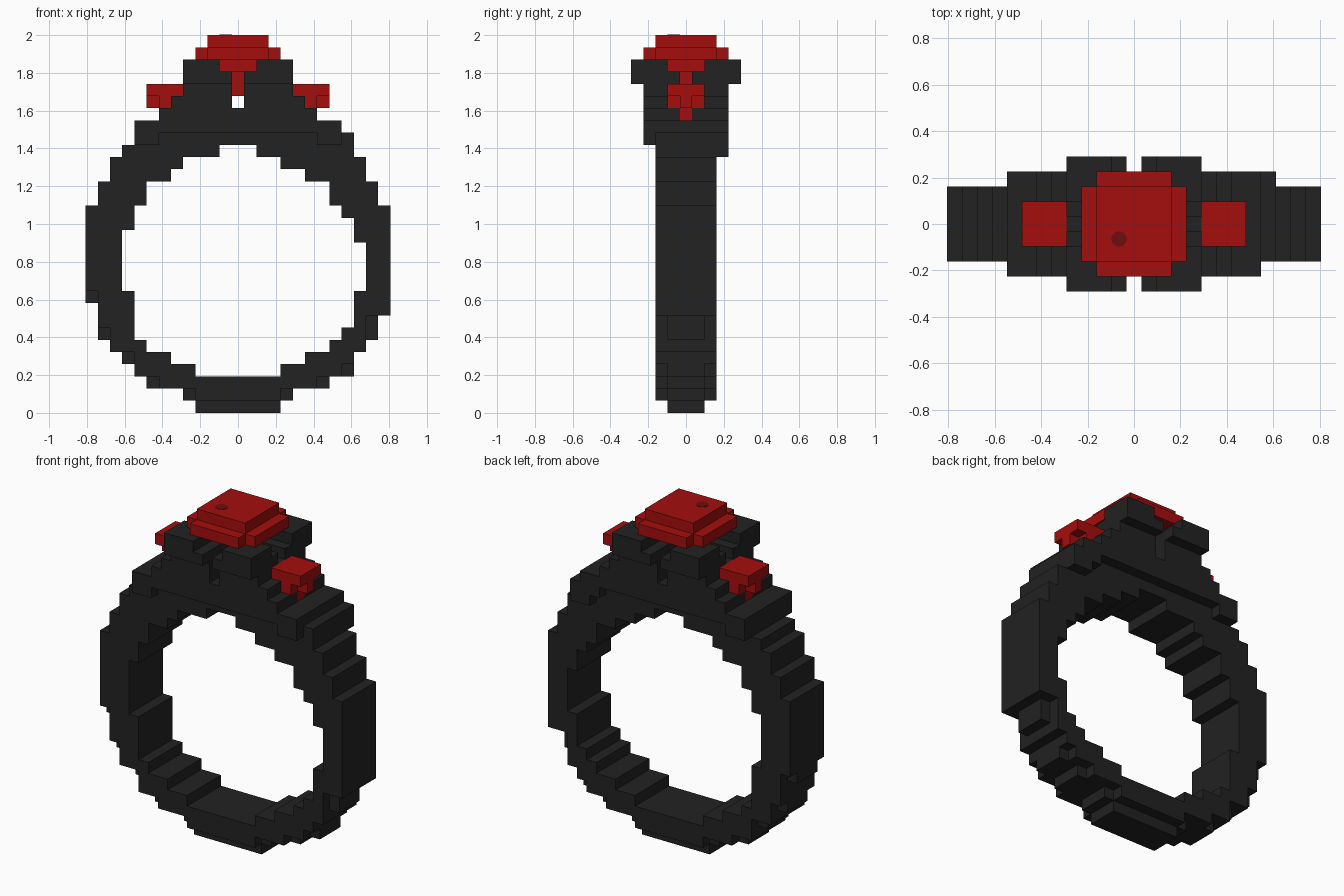
import bpy
import bmesh
from mathutils import Vector

UNIT = 2 / 31  # edge of one cube


def material(name, colour):
    mat = bpy.data.materials.new(name)
    mat.use_nodes = True
    rgba = (*colour, 1)
    mat.diffuse_color = rgba
    mat.node_tree.nodes["Principled BSDF"].inputs["Base Color"].default_value = rgba
    return mat


def block(xs, ys, zs):
    """All cells of a box given by inclusive ranges."""
    return {(x, y, z)
            for x in range(xs[0], xs[1] + 1)
            for y in range(ys[0], ys[1] + 1)
            for z in range(zs[0], zs[1] + 1)}


def slab(cx, z, rx, ry):
    return block((cx - rx, cx + rx), (-ry, ry), (z, z))


def build(name, cells, occupied, mat):
    """Join cubes into one mesh, keeping only exposed faces."""
    bm = bmesh.new()
    verts = {}

    def vert(p):
        key = tuple(round(c * 2) for c in p)
        if key not in verts:
            verts[key] = bm.verts.new(p * UNIT)
        return verts[key]

    for cell in sorted(cells):
        centre = Vector(cell) + Vector((0, 0, 0.5))
        for axis in range(3):
            for sign in (-1, 1):
                n = Vector((0, 0, 0))
                n[axis] = sign
                if tuple(int(a + b) for a, b in zip(cell, n)) in occupied:
                    continue
                u = Vector((0, 0, 0))
                u[(axis + 1) % 3] = 1
                v = n.cross(u)
                bm.faces.new([vert(centre + (n + a * u + b * v) / 2)
                              for a, b in ((-1, -1), (1, -1), (1, 1), (-1, 1))])
    mesh = bpy.data.meshes.new(name)
    bm.to_mesh(mesh)
    bm.free()
    mesh.materials.append(mat)
    obj = bpy.data.objects.new(name, mesh)
    bpy.context.collection.objects.link(obj)


cube = bpy.data.objects.get("Cube")
if cube:
    bpy.data.objects.remove(cube, do_unlink=True)

dark = material("dark metal", (0.016, 0.016, 0.016))
red = material("red gem", (0.376, 0.0044, 0.0044))
deep = material("deep red", (0.156, 0.0044, 0.0044))

# Band: first row, last row, outer left, outer right, hole left, hole right
BAND = [
    (3, 3, -8, 9, -3, 3), (4, 4, -9, 9, -5, 5), (5, 5, -10, 10, -7, 7),
    (6, 6, -11, 11, -8, 8), (7, 7, -11, 11, -8, 9), (8, 8, -11, 12, -8, 9),
    (9, 9, -12, 12, -8, 9), (10, 13, -12, 12, -9, 10), (14, 14, -12, 12, -9, 9),
    (15, 15, -12, 12, -8, 9), (16, 16, -12, 12, -8, 8), (17, 18, -11, 11, -7, 7),
    (19, 19, -10, 10, -5, 5), (20, 20, -10, 10, -4, 3), (21, 21, -9, 9, -1, 1),
]
WIDE = (-2, 2)
band = slab(0, 0, 3, 1) | slab(0, 1, 4, 2) | slab(0, 2, 7, 2)
for low, high, left, right, hole_left, hole_right in BAND:
    band |= block((left, hole_left - 1), WIDE, (low, high))
    band |= block((hole_right + 1, right), WIDE, (low, high))
band |= block((-8, 9), WIDE, (22, 22))

# Narrow step ends on the lower band
for x, z in [(-12, 9), (-11, 6), (-9, 4), (-7, 2), (7, 2), (9, 3),
             (-4, 1), (4, 1), (11, 6), (11, 7)]:
    band -= {(x, -2, z), (x, 2, z)}

# Shoulders: wider stepped block that carries the gems
shoulder = slab(0, 24, 6, 3) | slab(0, 25, 5, 3) | slab(0, 26, 4, 3)
shoulder |= slab(0, 23, 7, 3) | slab(0, 23, 8, 2)
for s in (-1, 1):
    shoulder |= slab(7 * s, 22, 0, 3) | slab(8 * s, 22, 0, 3) | slab(8 * s, 23, 0, 3)
shoulder |= block((8, 9), (3, 3), (21, 22))
shoulder -= block((0, 0), (-4, 4), (25, 26))

# Four prongs, mirrored on both axes
prongs = set()
quarter = block((1, 4), (1, 4), (27, 27)) | block((2, 4), (2, 4), (28, 28))
for sx in (-1, 1):
    for sy in (-1, 1):
        prongs |= {(x * sx, y * sy, z) for x, y, z in quarter}

# Centre gem: stepped table with a pointed underside
centre_gem = slab(0, 30, 2, 2) | slab(0, 29, 3, 2) | slab(0, 29, 2, 3)
centre_gem |= slab(0, 28, 1, 1) | block((0, 0), (0, 0), (26, 27))

# Side gems: square top, cross below, single point
side_gems = {}
for s, side in ((1, "left"), (-1, "right")):
    c = 6 * s
    side_gems[side + "_gem"] = (slab(c, 26, 1, 1) | slab(c, 25, 1, 0)
                                | slab(c, 25, 0, 1) | slab(c, 24, 0, 0))

gem_cells = centre_gem.union(*side_gems.values())
shoulder -= gem_cells
prongs -= gem_cells
band -= shoulder
occupied = gem_cells | shoulder | prongs | band

build("band", band, occupied, dark)
build("shoulder", shoulder, occupied, dark)
build("prongs", prongs, occupied, dark)
build("centre_gem", centre_gem, occupied, red)
for name, cells in side_gems.items():
    build(name, cells, occupied, red)

# Small dark spot on the gem table
bpy.ops.mesh.primitive_cylinder_add(vertices=12, radius=0.034, depth=0.004,
                                    location=(-UNIT, -UNIT, 2))
spot = bpy.context.object
spot.name = "gem_spot"
spot.data.materials.append(deep)
